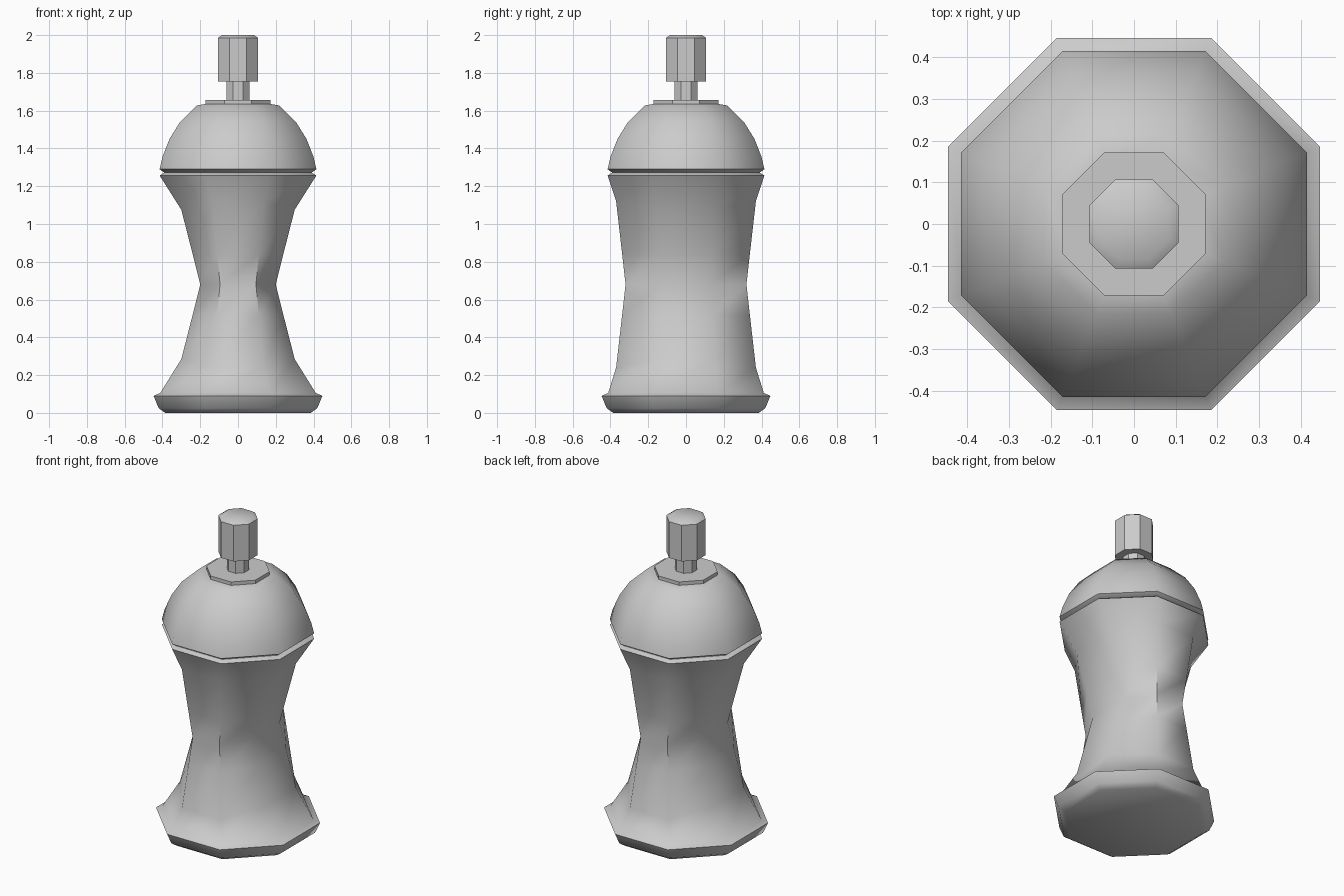
import bpy
import bmesh
import math

cube = bpy.data.objects.get("Cube")
if cube:
    bpy.data.objects.remove(cube, do_unlink=True)

grey = bpy.data.materials.new("plain grey")
grey.use_nodes = True
grey.diffuse_color = (0.6, 0.6, 0.6, 1)
grey.node_tree.nodes["Principled BSDF"].inputs["Base Color"].default_value = grey.diffuse_color

CORNER = math.tan(math.pi / 8)


def regular(r, z):
    """Octagon ring with flat sides at distance r from the axis."""
    return squeezed(r, r * CORNER, z, r, r * CORNER, z)


def squeezed(hx, cy, zx, hy, cx, zy):
    """Octagon ring whose x sides and y sides have their own reach and height."""
    return [(hx, -cy, zx), (hx, cy, zx), (cx, hy, zy), (-cx, hy, zy),
            (-hx, cy, zx), (-hx, -cy, zx), (-cx, -hy, zy), (cx, -hy, zy)]


def loft(name, rings, angle):
    """Skin a stack of octagon rings, bottom to top, and close both ends."""
    bm = bmesh.new()
    loops = [[bm.verts.new(p) for p in ring] for ring in rings]
    for low, high in zip(loops, loops[1:]):
        for i in range(8):
            j = (i + 1) % 8
            bm.faces.new((low[i], low[j], high[j], high[i]))
    bm.faces.new(loops[0][::-1])
    bm.faces.new(loops[-1])
    mesh = bpy.data.meshes.new(name)
    bm.to_mesh(mesh)
    bm.free()
    mesh.materials.append(grey)
    obj = bpy.data.objects.new(name, mesh)
    bpy.context.collection.objects.link(obj)
    bpy.ops.object.select_all(action="DESELECT")
    obj.select_set(True)
    bpy.context.view_layer.objects.active = obj
    bpy.ops.object.shade_smooth_by_angle(angle=math.radians(angle))
    return obj


# Foot and pinched body, narrower across x than across y
loft("body", [
    regular(0.385, 0), regular(0.42, 0.025), regular(0.447, 0.09), regular(0.412, 0.105),
    squeezed(0.30, 0.153, 0.285, 0.37, 0.135, 0.24),
    squeezed(0.24, 0.14, 0.52, 0.338, 0.11, 0.52),
    squeezed(0.20, 0.132, 0.68, 0.32, 0.095, 0.68),
    squeezed(0.24, 0.14, 0.84, 0.338, 0.11, 0.84),
    squeezed(0.30, 0.153, 1.075, 0.37, 0.135, 1.12),
    regular(0.415, 1.257), regular(0.39, 1.272),
], 57)

# Domed lid above a thin groove
loft("dome_lid", [
    regular(0.39, 1.272), regular(0.415, 1.29), regular(0.40, 1.355), regular(0.363, 1.45),
    regular(0.307, 1.54), regular(0.217, 1.628), regular(0.16, 1.637),
], 57)

# Collar, stem and cap
loft("collar", [regular(0.172, 1.628), regular(0.172, 1.657)], 40)
loft("stem", [regular(0.061, 1.65), regular(0.061, 1.76)], 40)
loft("cap", [regular(0.107, 1.755), regular(0.107, 1.985), regular(0.085, 2)], 40)
